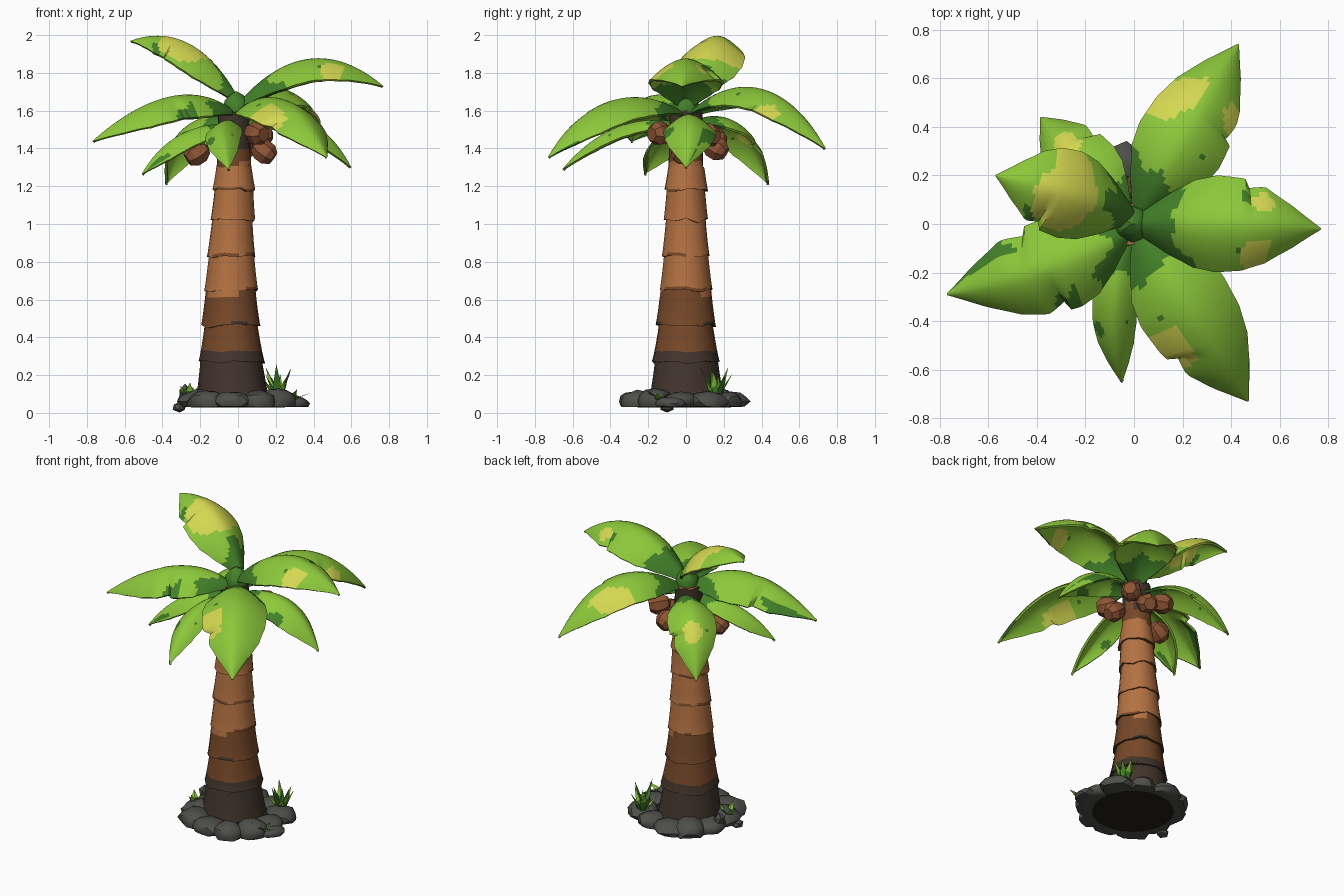
import bpy, bmesh, math, random
from mathutils import Vector, Matrix, noise

if "Cube" in bpy.data.objects:
    bpy.data.objects.remove(bpy.data.objects["Cube"])

random.seed(4)


def mat(name, r, g, b):
    m = bpy.data.materials.new(name)
    lin = [((c / 255 + 0.055) / 1.055) ** 2.4 for c in (r, g, b)]
    m.diffuse_color = (*lin, 1)
    m.use_nodes = True
    m.node_tree.nodes["Principled BSDF"].inputs["Base Color"].default_value = m.diffuse_color
    return m


LEAF = mat("leaf green", 140, 200, 58)
DARK = mat("leaf dark green", 66, 128, 40)
YELLOW = mat("leaf yellow", 212, 216, 80)
BARK = mat("bark light brown", 180, 114, 66)
BARK_MID = mat("bark mid brown", 118, 72, 40)
BARK_DARK = mat("bark dark brown", 66, 53, 44)
ROCK = mat("rock grey", 78, 78, 75)
NUT = mat("coconut brown", 142, 84, 52)
SOIL = mat("soil dark", 38, 32, 26)


def finish(bm, name, mats, angle=35, thickness=0):
    me = bpy.data.meshes.new(name)
    bm.to_mesh(me)
    bm.free()
    for m in mats:
        me.materials.append(m)
    ob = bpy.data.objects.new(name, me)
    bpy.context.collection.objects.link(ob)
    bpy.ops.object.select_all(action='DESELECT')
    bpy.context.view_layer.objects.active = ob
    ob.select_set(True)
    if thickness:
        s = ob.modifiers.new("thickness", 'SOLIDIFY')
        s.thickness = thickness
        s.offset = -1
        bpy.ops.object.modifier_apply(modifier=s.name)
    bpy.ops.object.shade_smooth_by_angle(angle=math.radians(angle))
    return ob


def lerp_table(table, t):
    for (a, va), (b, vb) in zip(table, table[1:]):
        if t <= b:
            return va + (vb - va) * (t - a) / (b - a)
    return table[-1][1]


# Trunk: stacked skirts, each wider at its lower lip
def trunk():
    N = 20
    segs = [(0.03, .205, .165), (.27, .178, .142), (.46, .158, .132), (.65, .140, .118),
            (.83, .128, .106), (1.02, .118, .102), (1.18, .114, .092), (1.31, .090, .085)]
    tops = [s[0] for s in segs[1:]] + [1.6]
    rows = []
    for k, ((z0, rb, rt), z1) in enumerate(zip(segs, tops)):
        for f in (0, .09, .3, .55, .8, 1):
            rows.append((z0 + (z1 - z0) * f, rb + (rt - rb) * f ** .8, f, k))
    bm = bmesh.new()
    rings = []
    for z, r, f, k in rows:
        cx = -.022 - .015 * math.sin(math.pi * min(z / 1.2, 1))
        ring = []
        for i in range(N):
            a = math.tau * i / N
            p = Vector((math.cos(a), math.sin(a), 0))
            wob = noise.noise(p * 1.6 + Vector((0, 0, k * 3.1)))
            rr = r * (1 + .05 * wob)
            # lip edge and the tuck under it share the same waviness
            low = noise.noise(p * 1.8 + Vector((5, 0, k * 2.3))) * .02 * (1 - f) if k else 0
            if f == 1:
                low = noise.noise(p * 1.8 + Vector((5, 0, (k + 1) * 2.3))) * .02
            ring.append(bm.verts.new((cx + p.x * rr, p.y * rr, z + low)))
        rings.append(ring)
    for j in range(len(rings) - 1):
        z, r, f, k = rows[j]
        for i in range(N):
            n = (i + 1) % N
            fc = bm.faces.new((rings[j][i], rings[j][n], rings[j + 1][n], rings[j + 1][i]))
            c = fc.calc_center_median()
            h = c.z + .04 * noise.noise(c * 6)
            fc.material_index = 2 if h < .33 or h > 1.42 else 1 if h < .64 or h > 1.33 else 0
            if f == 1 or (f == 0 and noise.noise(c * 7) > .05):
                fc.material_index = 2 if k < 3 else 1
    bm.faces.new(rings[-1])
    bm.faces.new(rings[0][::-1])
    finish(bm, "trunk", [BARK, BARK_MID, BARK_DARK], 40)


# Palm leaf: arched sheet swept on a curve through base, middle and tip
SHAPE = [(0, .22), (.12, .62), (.25, .9), (.4, 1), (.6, .95), (.75, .78), (.88, .45), (1, .02)]


def leaf(name, base, mid, tip, hw, drop, blobs=(), notches=(), seed=0):
    b, m, e = Vector(base), Vector(mid), Vector(tip)
    c = 2 * m - (b + e) / 2
    side = Vector((b.y - e.y, e.x - b.x, 0)).normalized()
    R, C = 36, 16
    bm = bmesh.new()
    grid = []
    for i in range(R + 1):
        t = i / R
        p = b * (1 - t) ** 2 + c * 2 * t * (1 - t) + e * t * t
        d = ((c - b) * (1 - t) + (e - c) * t).normalized()
        up = d.cross(side).normalized()
        w = lerp_table(SHAPE, t)
        row = []
        for j in range(C + 1):
            s = j / C * 2 - 1
            cut = 0
            for nt, ns in notches:
                if s * ns > 0 and nt <= t < nt + .12:
                    cut = .2 * (1 - (t - nt) / .12)
            q = p + side * s * w * hw * (1 - cut) - up * drop * w * abs(s) ** 1.7
            row.append(bm.verts.new(q))
        grid.append(row)
    for i in range(R):
        for j in range(C):
            f = bm.faces.new((grid[i][j], grid[i + 1][j], grid[i + 1][j + 1], grid[i][j + 1]))
            t, s = (i + .5) / R, (j + .5) / C * 2 - 1
            n = noise.noise(Vector((t * 4, s * 1.6, seed * 7.3)))
            if t < .2 + .14 * n or (abs(s) > .45 and t > .4 and n > .3):
                f.material_index = 1
            for bt, bs, br in blobs:
                if math.hypot(t - bt, (s - bs) * .25) < br * (1 + .5 * n):
                    f.material_index = 2
    bm.normal_update()
    if sum(f.normal.z for f in bm.faces) < 0:
        bmesh.ops.reverse_faces(bm, faces=bm.faces[:])
    finish(bm, name, [LEAF, DARK, YELLOW], 40, .014)


LEAVES = [
    ("right_top", (0, 0, 1.64), (.38, 0, 1.875), (.77, -.02, 1.73), .2, .12,
     [(.72, .6, .06), (.68, -.75, .09)], [(.62, 1)]),
    ("left_top", (0, .03, 1.67), (-.26, .12, 1.955), (-.57, .2, 1.97), .185, .11,
     [(.52, .1, .2), (.5, -.6, .15)], [(.6, 1)]),
    ("left_front", (-.02, -.03, 1.6), (-.36, -.18, 1.675), (-.77, -.29, 1.44), .2, .12, [], [(.6, -1), (.5, 1)]),
    ("right_front", (.02, -.03, 1.6), (.25, -.4, 1.65), (.47, -.73, 1.355), .2, .1,
     [(.6, -.8, .13)], [(.66, -1)]),
    ("right_back", (.02, .03, 1.6), (.23, .4, 1.715), (.43, .74, 1.40), .19, .1,
     [(.62, .6, .15), (.68, -.85, .07)], [(.56, -1)]),
    ("right_low", (.03, 0, 1.55), (.36, .02, 1.55), (.6, 0, 1.30), .14, .09),
    ("front_low", (-.02, -.04, 1.54), (-.08, -.37, 1.51), (-.05, -.655, 1.29), .095, .06),
    ("left_back_low", (-.03, .05, 1.55), (-.25, .28, 1.52), (-.385, .44, 1.21), .15, .08,
     [(.62, -.1, .1)], [(.6, -1)]),
    ("left_low", (-.04, -.02, 1.53), (-.31, -.12, 1.47), (-.51, -.22, 1.265), .1, .07),
]


def blob(bm, loc, scale, sub, jit, floor=None, rot=0, mi=0):
    M = Matrix.Translation(loc) @ Matrix.Rotation(rot, 4, 'Z') @ Matrix.Diagonal((*scale, 1))
    vs = bmesh.ops.create_icosphere(bm, subdivisions=sub, radius=1, matrix=M)['verts']
    for v in vs:
        v.co = Vector(loc) + (v.co - Vector(loc)) * (1 + jit * noise.noise(v.co * 14))
        if floor is not None:
            v.co.z = max(v.co.z, floor)


trunk()
for i, L in enumerate(LEAVES):
    name, *rest = L
    leaf("leaf_" + name, *rest, seed=i)

# Crown bud joining the leaf stems
bm = bmesh.new()
blob(bm, (-.01, 0, 1.6), (.075, .075, .1), 2, .2)
finish(bm, "crown_bud", [DARK])

# Coconuts: faceted nuts with a blunt outer end, pointing out and down
for i, p in enumerate([(-.22, -.03, 1.37), (.1, -.14, 1.48), (.14, -.02, 1.38),
                       (.03, .16, 1.4), (-.1, .15, 1.45), (.12, .12, 1.47)]):
    bm = bmesh.new()
    d = (Vector(p) - Vector((-.02, 0, 1.5))).normalized()
    q = Matrix.Translation(p) @ d.to_track_quat('Z', 'Y').to_matrix().to_4x4()
    bmesh.ops.create_uvsphere(bm, u_segments=7, v_segments=5, radius=.066)
    for v in bm.verts:
        v.co.z = min(v.co.z * 1.15, .057)
    bm.transform(q)
    finish(bm, "coconut_%d" % (i + 1), [NUT], 30)

# Ring of rocks around the base
bm = bmesh.new()
n = 11
for i in range(n):
    a = math.tau * i / n + random.uniform(-.08, .08)
    r = random.uniform(.235, .265)
    blob(bm, (.01 + r * math.cos(a), -.02 + r * math.sin(a), .06),
         (random.uniform(.085, .105), random.uniform(.085, .115), random.uniform(.05, .07)), 2, .25, .03, a)
blob(bm, (.3, -.08, .05), (.085, .09, .035), 2, .2, .03)
blob(bm, (-.31, -.1, .03), (.04, .04, .03), 1, .1, .002)
blob(bm, (-.28, .05, .1), (.035, .04, .05), 1, .2)
finish(bm, "base_rocks", [ROCK], 35)

# Soil disc under the trunk
bm = bmesh.new()
bmesh.ops.create_cone(bm, cap_ends=True, segments=20, radius1=.25, radius2=.19, depth=.05,
                      matrix=Matrix.Translation((0, -.01, .053)))
finish(bm, "soil_disc", [SOIL])


# Grass tufts: bent three-sided blades
def tuft(name, x, y, z, count, h, spread):
    bm = bmesh.new()
    for i in range(count):
        a = math.tau * i / count + random.uniform(-.3, .3)
        out = Vector((math.cos(a), math.sin(a), 0))
        sd = Vector((-out.y, out.x, 0))
        hh = h * random.uniform(.6, 1)
        sp = spread * random.uniform(.5, 1.1)
        o = Vector((x, y, z)) + out * .015
        w = .016
        lo = [o - sd * w, o + sd * w, o - out * .012]
        k = o + out * sp * .4 + Vector((0, 0, hh * .5))
        up = [k - sd * w * 1.2, k + sd * w * 1.2, k - out * .012]
        L = [bm.verts.new(v) for v in lo]
        U = [bm.verts.new(v) for v in up]
        T = bm.verts.new(o + out * sp + Vector((0, 0, hh)))
        for j in range(3):
            m = (j + 1) % 3
            bm.faces.new((L[j], L[m], U[m], U[j])).material_index = 1
            bm.faces.new((U[j], U[m], T)).material_index = i % 2
    bmesh.ops.recalc_face_normals(bm, faces=bm.faces[:])
    finish(bm, name, [LEAF, DARK], 20)


tuft("grass_back_right", .21, .16, .06, 10, .2, .085)
tuft("grass_left", -.26, -.08, .07, 5, .1, .05)
tuft("grass_front_right", .27, -.14, .06, 6, .07, .09)
